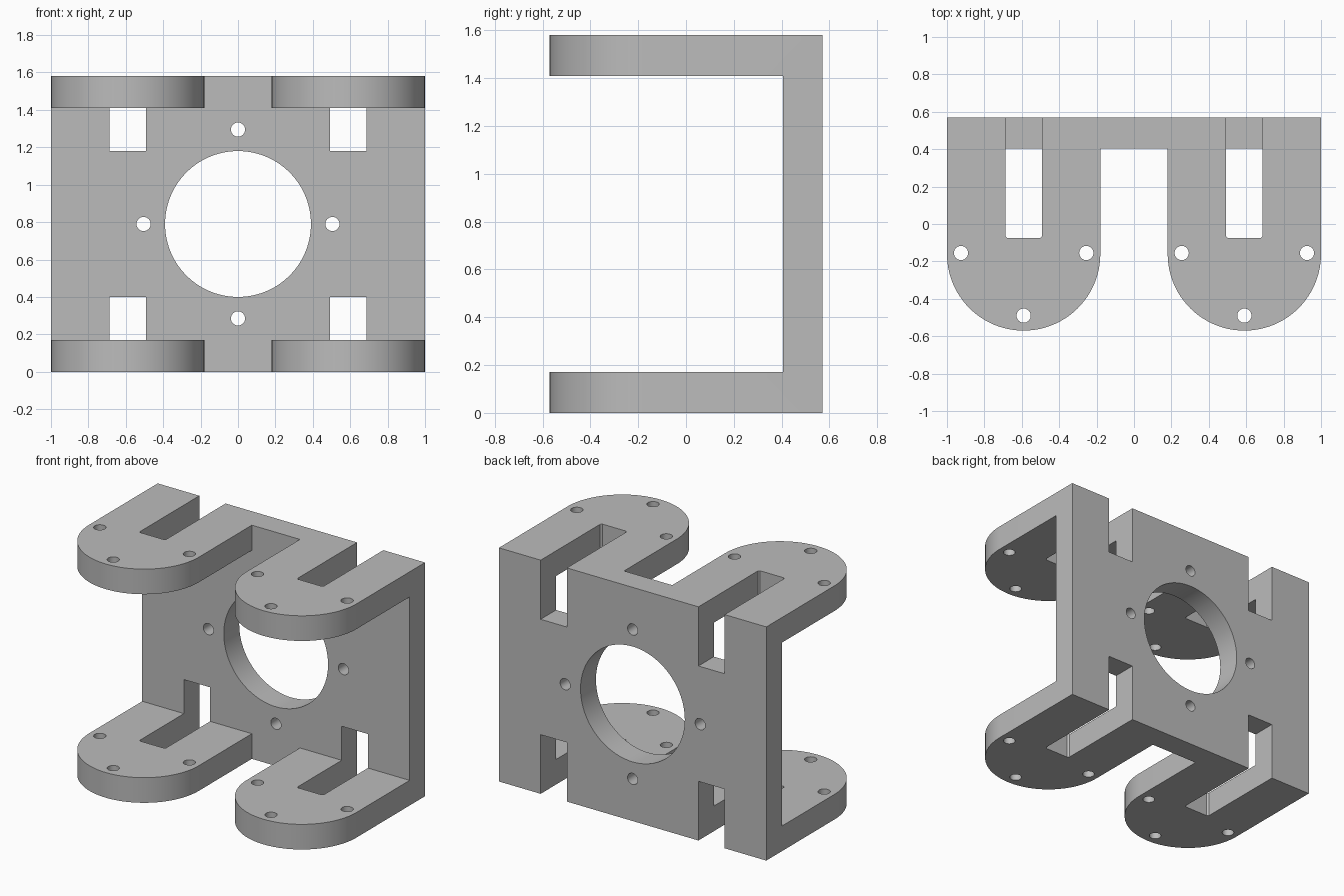
import bpy, bmesh
from math import pi, sin, cos
from mathutils import Matrix, Vector

old = bpy.data.objects.get("Cube")
if old:
    bpy.data.objects.remove(old, do_unlink=True)

HEIGHT, MID = 1.58, 0.79
BACK, INNER = 0.57, 0.405          # back and inner faces of the wall
THICK = 0.17                       # lug thickness
LUG_X, LUG_Y, LUG_R = 0.59, -0.16, 0.41
BOLT_R = 0.038

grey = bpy.data.materials.new("plain grey")
grey.use_nodes = True
colour = (0.5, 0.5, 0.5, 1)
grey.diffuse_color = colour
grey.node_tree.nodes["Principled BSDF"].inputs["Base Color"].default_value = colour


def make_object(name, bm):
    bmesh.ops.recalc_face_normals(bm, faces=bm.faces)
    mesh = bpy.data.meshes.new(name)
    bm.to_mesh(mesh)
    bm.free()
    mesh.materials.append(grey)
    obj = bpy.data.objects.new(name, mesh)
    bpy.context.collection.objects.link(obj)
    return obj


def prism(bm, points, depth):
    """Extrude a closed outline along a vector."""
    face = bm.faces.new([bm.verts.new(p) for p in points])
    ext = bmesh.ops.extrude_face_region(bm, geom=[face])["geom"]
    verts = [v for v in ext if isinstance(v, bmesh.types.BMVert)]
    bmesh.ops.translate(bm, verts=verts, vec=Vector(depth))


def cylinder(bm, centre, radius, length, segments, along_y=False):
    rot = Matrix.Rotation(pi / 2, 4, 'X') if along_y else Matrix()
    bmesh.ops.create_cone(bm, cap_ends=True, segments=segments, radius1=radius,
                          radius2=radius, depth=length,
                          matrix=Matrix.Translation(centre) @ rot)


def boolean(obj, cutter, operation):
    mod = obj.modifiers.new(operation.title(), 'BOOLEAN')
    mod.object, mod.operation, mod.solver = cutter, operation, 'EXACT'
    cutter.hide_render = True
    bpy.ops.object.select_all(action='DESELECT')
    bpy.context.view_layer.objects.active = obj
    obj.select_set(True)
    bpy.ops.object.modifier_apply(modifier=mod.name)
    bpy.data.objects.remove(cutter, do_unlink=True)


# C-shaped side profile, extruded wider than needed
bm = bmesh.new()
side = [(-1, 0), (BACK, 0), (BACK, HEIGHT), (-1, HEIGHT),
        (-1, HEIGHT - THICK), (INNER, HEIGHT - THICK), (INNER, THICK), (-1, THICK)]
prism(bm, [(-1.2, y, z) for y, z in side], (2.4, 0, 0))
bracket = make_object("motor_bracket", bm)

# Plan outline with two round-ended lugs trims the profile
bm = bmesh.new()
STEPS = 48
right_half = [(1, 0.7)]
right_half += [(LUG_X + LUG_R * cos(pi * i / STEPS), LUG_Y - LUG_R * sin(pi * i / STEPS))
               for i in range(STEPS + 1)]
right_half.append((LUG_X - LUG_R, INNER))
plan = right_half + [(-x, y) for x, y in reversed(right_half)]
prism(bm, [(x, y, -0.1) for x, y in plan], (0, 0, HEIGHT + 0.2))
boolean(bracket, make_object("plan_cutter", bm), 'INTERSECT')

# Central bore and bolt holes in the wall
bm = bmesh.new()
cylinder(bm, (0, 0.5, MID), 0.39, 0.5, 96, True)
for dx, dz in ((1, 0), (-1, 0), (0, 1), (0, -1)):
    cylinder(bm, (dx * 0.505, 0.5, MID + dz * 0.505), BOLT_R, 0.5, 32, True)

for s in (1, -1):
    # Bolt holes through the lugs
    for dx, dy in ((1, 0), (-1, 0), (0, -1)):
        cylinder(bm, (s * LUG_X + dx * 0.335, LUG_Y + 0.005 + dy * 0.335, MID),
                 BOLT_R, 2, 32)
    # Slots through lugs and wall, with slightly eased inner corners
    w, e, end = 0.098, 0.01, -0.075
    slot = [(-w, 0.7), (-w, end + e), (-w + e, end), (w - e, end), (w, end + e), (w, 0.7)]
    for z in (-0.1, 1.18):
        prism(bm, [(s * LUG_X + x, y, z) for x, y in slot], (0, 0, 0.5))
boolean(bracket, make_object("hole_cutter", bm), 'DIFFERENCE')

bpy.ops.object.shade_smooth_by_angle(angle=pi / 6)
